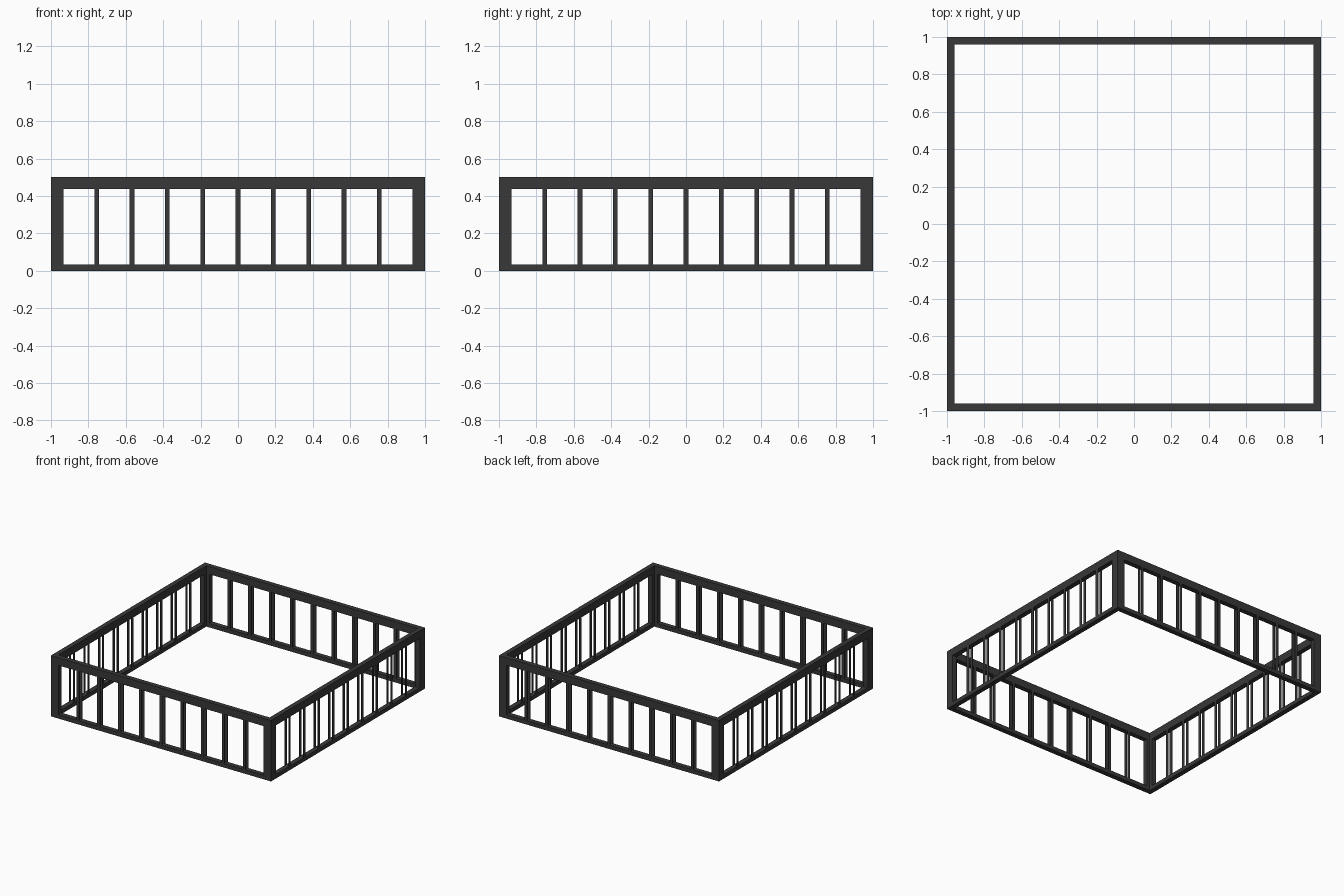
import bpy, bmesh, math
from mathutils import Matrix, Vector

if "Cube" in bpy.data.objects:
    bpy.data.objects.remove(bpy.data.objects["Cube"])

dark = bpy.data.materials.new("charcoal_metal")
dark.diffuse_color = (0.04, 0.04, 0.04, 1)
dark.use_nodes = True
dark.node_tree.nodes["Principled BSDF"].inputs["Base Color"].default_value = dark.diffuse_color

T = 0.04      # wall depth
H = 0.5       # height
POST = 0.067  # corner post width
TOP = 0.063   # top rail height
BOT = 0.033   # bottom rail height
BAR = 0.025   # baluster width
PLATE = 0.004 # baluster plate thickness


def box(bm, x0, x1, y0, y1, z0, z1):
    m = (Matrix.Translation(((x0 + x1) / 2, (y0 + y1) / 2, (z0 + z1) / 2))
         @ Matrix.Diagonal((x1 - x0, y1 - y0, z1 - z0, 1)))
    bmesh.ops.create_cube(bm, size=1, matrix=m)


def finish(bm, name, angle):
    bm.transform(Matrix.Rotation(angle, 4, 'Z'))
    me = bpy.data.meshes.new(name)
    bm.to_mesh(me)
    bm.free()
    me.materials.append(dark)
    bpy.context.collection.objects.link(bpy.data.objects.new(name, me))


for i, side in enumerate(("front", "right", "back", "left")):
    a = i * math.pi / 2
    # rails: front and back run full length, the sides fit between them
    e = 1 if i % 2 == 0 else 1 - T
    bm = bmesh.new()
    box(bm, -e, e, -1, -1 + T, H - TOP, H)
    finish(bm, side + "_top_rail", a)
    bm = bmesh.new()
    box(bm, -e, e, -1, -1 + T, 0, BOT)
    finish(bm, side + "_bottom_rail", a)
    # end posts, which form L-shaped corners with the neighbouring wall
    bm = bmesh.new()
    box(bm, -e, -1 + POST, -1, -1 + T, BOT, H - TOP)
    box(bm, 1 - POST, e, -1, -1 + T, BOT, H - TOP)
    finish(bm, side + "_corner_posts", a)
    # balusters: an outer and an inner flat plate
    bm = bmesh.new()
    for k in range(-4, 5):
        x = k * 0.189
        for y in (-1, -1 + T - PLATE):
            box(bm, x - BAR / 2, x + BAR / 2, y, y + PLATE, BOT, H - TOP)
    finish(bm, side + "_balusters", a)
